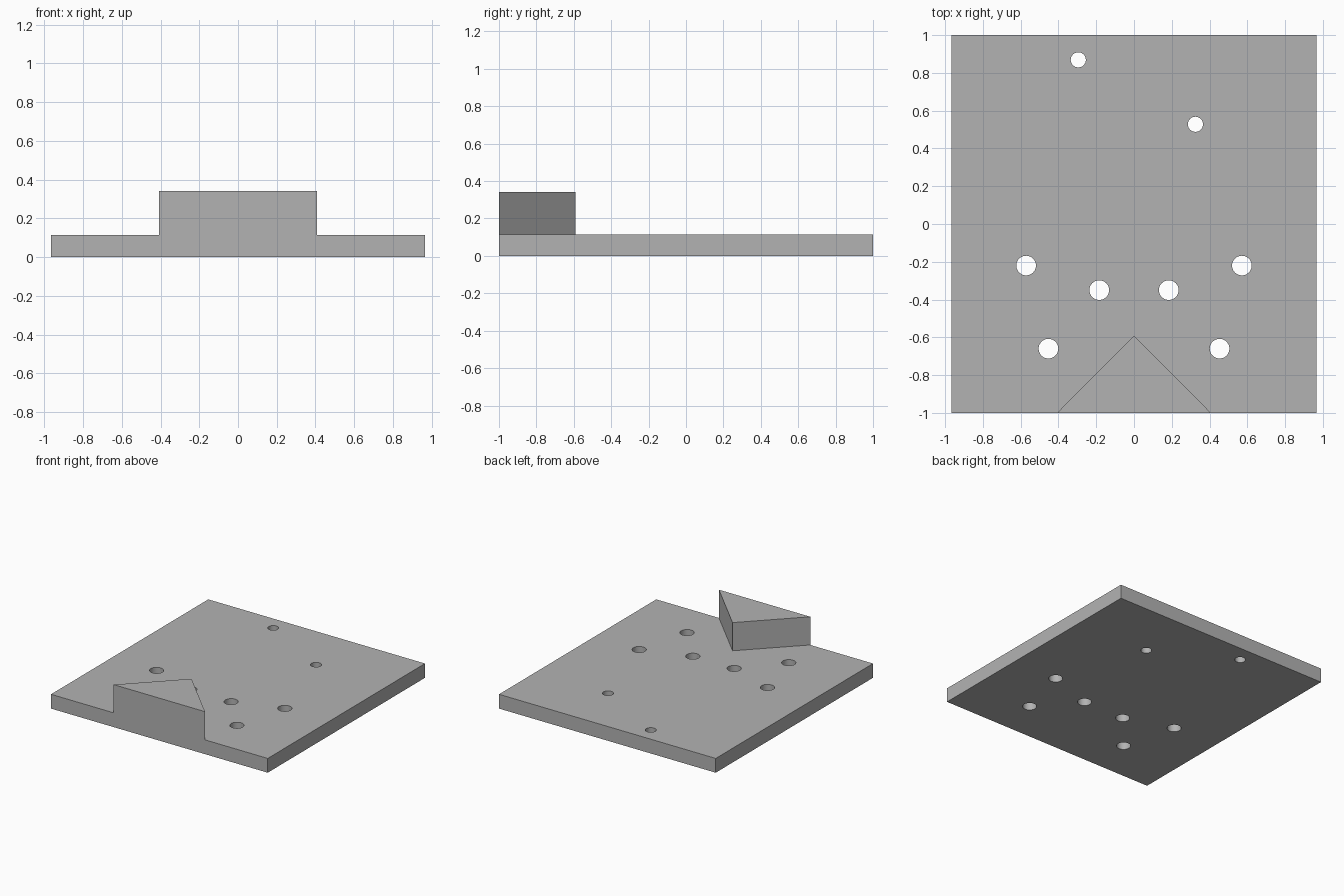
import bpy
import bmesh

cube = bpy.data.objects.get("Cube")
if cube:
    bpy.data.objects.remove(cube, do_unlink=True)

WIDTH, LENGTH, THICK, TOP = 1.93, 2.0, 0.115, 0.342

grey = bpy.data.materials.new("plain grey")
grey.use_nodes = True
colour = (0.45, 0.45, 0.45, 1)
grey.diffuse_color = colour
grey.node_tree.nodes["Principled BSDF"].inputs["Base Color"].default_value = colour


def prism(name, outline, z0, z1):
    """Extrude a flat outline from z0 up to z1."""
    bm = bmesh.new()
    base = bm.faces.new([bm.verts.new((x, y, z0)) for x, y in outline])
    up = bmesh.ops.extrude_face_region(bm, geom=[base], use_keep_orig=True)
    bmesh.ops.translate(bm, vec=(0, 0, z1 - z0),
                        verts=[v for v in up["geom"] if isinstance(v, bmesh.types.BMVert)])
    bmesh.ops.recalc_face_normals(bm, faces=bm.faces)
    mesh = bpy.data.meshes.new(name)
    bm.to_mesh(mesh)
    bm.free()
    mesh.materials.append(grey)
    obj = bpy.data.objects.new(name, mesh)
    bpy.context.collection.objects.link(obj)
    return obj


def combine(target, tool, operation):
    """Apply a boolean and discard the tool object."""
    mod = target.modifiers.new(operation.title(), "BOOLEAN")
    mod.operation, mod.object, mod.solver = operation, tool, "EXACT"
    bpy.context.view_layer.objects.active = target
    bpy.ops.object.modifier_apply(modifier=mod.name)
    bpy.data.objects.remove(tool, do_unlink=True)


# Flat rectangular base
w, l = WIDTH / 2, LENGTH / 2
plate = prism("mounting_plate", [(-w, -l), (w, -l), (w, l), (-w, l)], 0, THICK)

# Triangular block fused to the front edge
block = prism("wedge_block", [(-0.407, -l), (0.407, -l), (0, -0.592)], THICK / 2, TOP)
combine(plate, block, "UNION")

# Through holes: three mirrored pairs and two smaller single ones
holes = [(side * x, y, 0.052) for side in (-1, 1)
         for x, y in ((0.571, -0.22), (0.184, -0.35), (0.453, -0.66))]
holes += [(-0.295, 0.869, 0.04), (0.325, 0.528, 0.04)]
for x, y, radius in holes:
    bpy.ops.mesh.primitive_cylinder_add(vertices=48, radius=radius, depth=1, location=(x, y, 0))
    cutter = bpy.context.object
    cutter.name = "hole_cutter"
    cutter.hide_render = True
    cutter.data.materials.append(grey)
    bpy.context.view_layer.update()
    combine(plate, cutter, "DIFFERENCE")

# Smooth hole walls, crisp edges elsewhere
bpy.ops.object.select_all(action="DESELECT")
plate.select_set(True)
bpy.context.view_layer.objects.active = plate
bpy.ops.object.shade_smooth_by_angle()
